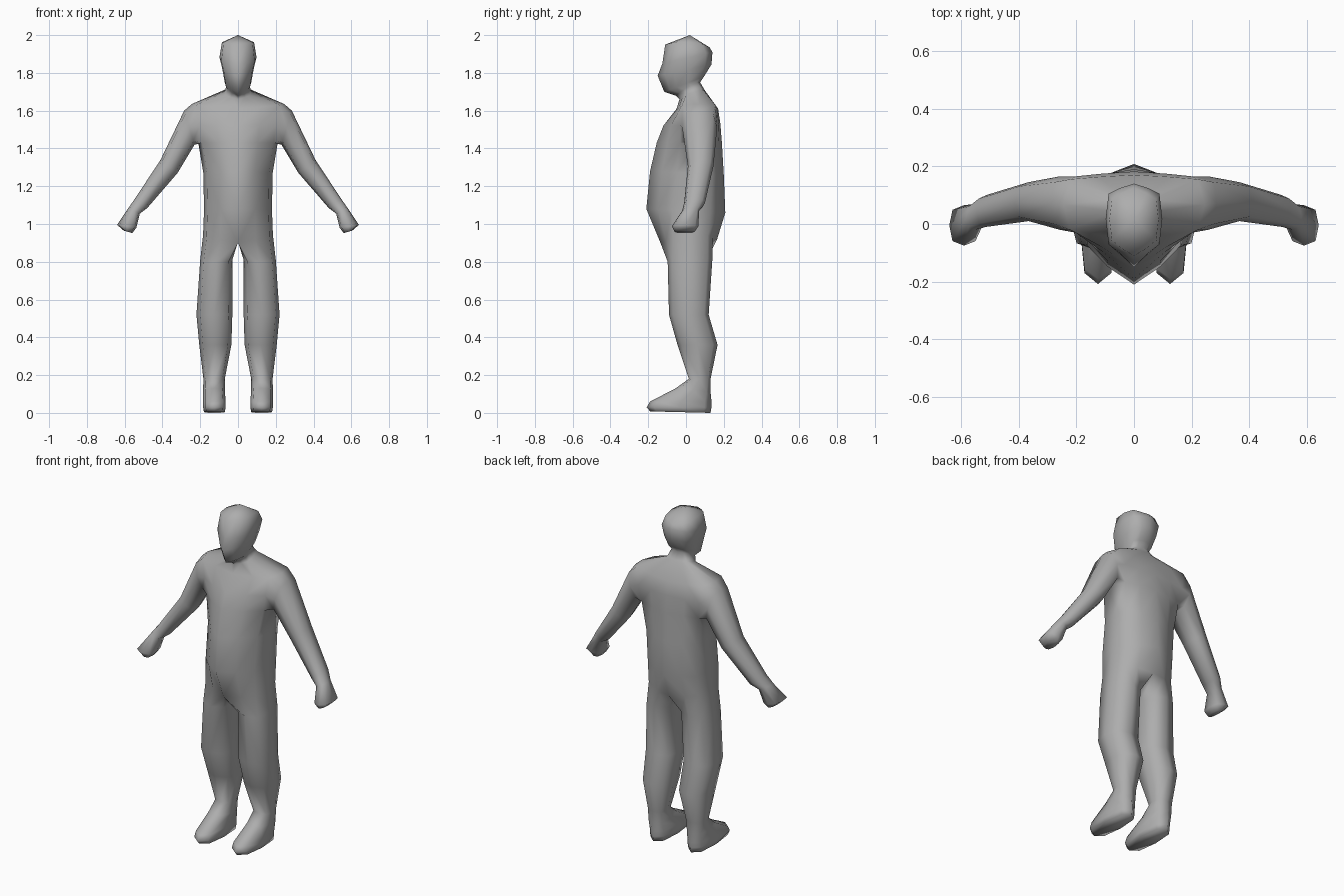
import bpy, bmesh, math

grey = bpy.data.materials.new("plain grey")
grey.diffuse_color = (0.42, 0.42, 0.42, 1)
bm = bmesh.new()


def lerp(a, b, t):
    return a + (b - a) * t


def half_ring(zf, zb, dz, w, yf, yfs, ybs, yb):
    """Half cross-section, front centre round the side to back centre; dz lifts the side."""
    mid = (yfs + ybs) / 2
    pts = [(0, yf, 0), (0.5 * w, lerp(yf, yfs, 0.45), 0.4), (0.9 * w, yfs, 0.8), (w, mid, 1),
           (0.9 * w, ybs, 0.8), (0.5 * w, lerp(yb, ybs, 0.45), 0.4), (0, yb, 0)]
    return [bm.verts.new((x, y, lerp(zf, zb, (y - yf) / (yb - yf)) + dz * s)) for x, y, s in pts]


def octagon(k):
    """Unit squarish octagon, point 1 lies at angle zero."""
    a = (k - 1) * math.pi / 4
    r = 1.1 if k % 2 == 0 else 1.0
    return math.cos(a) * r, math.sin(a) * r


def leg_ring(zf, zb, xin, xout, yf, yb):
    ring = []
    for k in range(8):
        c, s = octagon(k)
        y = (yf + yb) / 2 - c * (yb - yf) / 2
        x = (xin + xout) / 2 + s * (xout - xin) / 2
        ring.append(bm.verts.new((x, y, lerp(zf, zb, (y - yf) / (yb - yf)))))
    return ring


def arm_ring(xo, zo, xi, zi, yf, yb):
    ring = []
    for k in range(8):
        c, s = octagon(k)
        t = (1 + c) / 2
        ring.append(bm.verts.new((lerp(xo, xi, t), (yf + yb) / 2 + s * (yb - yf) / 2, lerp(zo, zi, t))))
    return ring


def bridge(a, b, closed=True, skip=()):
    n = len(a)
    for i in range(n if closed else n - 1):
        if i not in skip:
            j = (i + 1) % n
            bm.faces.new((a[i], a[j], b[j], b[i]))


def tube(rings):
    for a, b in zip(rings, rings[1:]):
        bridge(a, b)
    bm.faces.new(rings[-1])


# Torso, neck and head: stacked half sections from hip to crown
trunk = [half_ring(*r) for r in (
    (0.90, 0.92, 0.03, 0.185, -0.135, -0.07, 0.115, 0.165),   # hip
    (1.08, 1.06, 0, 0.180, -0.210, -0.075, 0.130, 0.208),     # belly
    (1.28, 1.26, 0, 0.183, -0.190, -0.050, 0.140, 0.200),     # ribs
    (1.43, 1.43, 0, 0.210, -0.155, -0.030, 0.150, 0.190),     # armpit
    (1.52, 1.53, 0, 0.225, -0.120, -0.030, 0.165, 0.182),     # chest
    (1.61, 1.61, 0.025, 0.245, -0.050, -0.020, 0.155, 0.170), # shoulder
    (1.66, 1.71, 0.01, 0.072, -0.035, 0.000, 0.085, 0.098),   # neck base
    (1.68, 1.75, 0.01, 0.060, -0.055, -0.010, 0.060, 0.075),  # neck top
    (1.70, 1.78, 0, 0.070, -0.115, -0.050, 0.075, 0.095),     # jaw
    (1.785, 1.845, 0, 0.083, -0.150, -0.065, 0.100, 0.135),   # nose
    (1.85, 1.91, 0, 0.098, -0.125, -0.070, 0.105, 0.140),     # brow
    (1.95, 1.935, 0.02, 0.085, -0.110, -0.055, 0.085, 0.125), # crown
)]
for i, (a, b) in enumerate(zip(trunk, trunk[1:])):
    bridge(a, b, closed=False, skip=(2, 3) if i in (3, 4) else ())   # leaves the arm hole
top = bm.verts.new((0, 0.02, 2.0))
for a, b in zip(trunk[-1], trunk[-1][1:]):
    bm.faces.new((a, b, top))

# Arm and fist, growing out of the hole in the shoulder
low, mid, high = trunk[3:6]
bm.verts.remove(mid[3])
tube([[low[2], low[3], low[4], mid[4], high[4], high[3], high[2], mid[2]]] + [arm_ring(*r) for r in (
    (0.285, 1.600, 0.230, 1.420, -0.020, 0.165),   # upper arm
    (0.410, 1.340, 0.320, 1.270, 0.010, 0.145),    # elbow
    (0.545, 1.135, 0.480, 1.085, -0.010, 0.100),   # forearm
    (0.580, 1.085, 0.520, 1.055, -0.020, 0.070),   # wrist
    (0.640, 0.995, 0.538, 0.980, -0.075, 0.065),   # knuckles
    (0.605, 0.965, 0.560, 0.952, -0.060, 0.045),   # fist end
)])

# Leg and foot, growing out of half the hip section
crotch = bm.verts.new((0, 0.02, 0.905))
tube([trunk[0] + [crotch]] + [leg_ring(*r) for r in (
    (0.80, 0.82, 0.030, 0.200, -0.097, 0.140),     # thigh
    (0.52, 0.52, 0.030, 0.220, -0.090, 0.120),     # knee
    (0.36, 0.36, 0.035, 0.205, -0.045, 0.167),     # calf
    (0.18, 0.18, 0.070, 0.183, 0.015, 0.130),      # ankle
    (0.13, 0.11, 0.070, 0.185, -0.055, 0.130),     # instep
    (0.06, 0.06, 0.065, 0.185, -0.190, 0.135),     # toes
    (0.03, 0.03, 0.065, 0.185, -0.208, 0.135),     # sole edge
    (0.008, 0.0, 0.070, 0.180, -0.190, 0.130),     # sole
)])

# Mirror the half figure into one smooth body
bmesh.ops.recalc_face_normals(bm, faces=bm.faces)
for f in bm.faces:
    f.smooth = True
mesh = bpy.data.meshes.new("body")
bm.to_mesh(mesh)
bm.free()
mesh.materials.append(grey)
body = bpy.data.objects.new("body", mesh)
bpy.context.collection.objects.link(body)
mirror = body.modifiers.new("mirror", 'MIRROR')
mirror.use_clip = True
mirror.merge_threshold = 0.001
